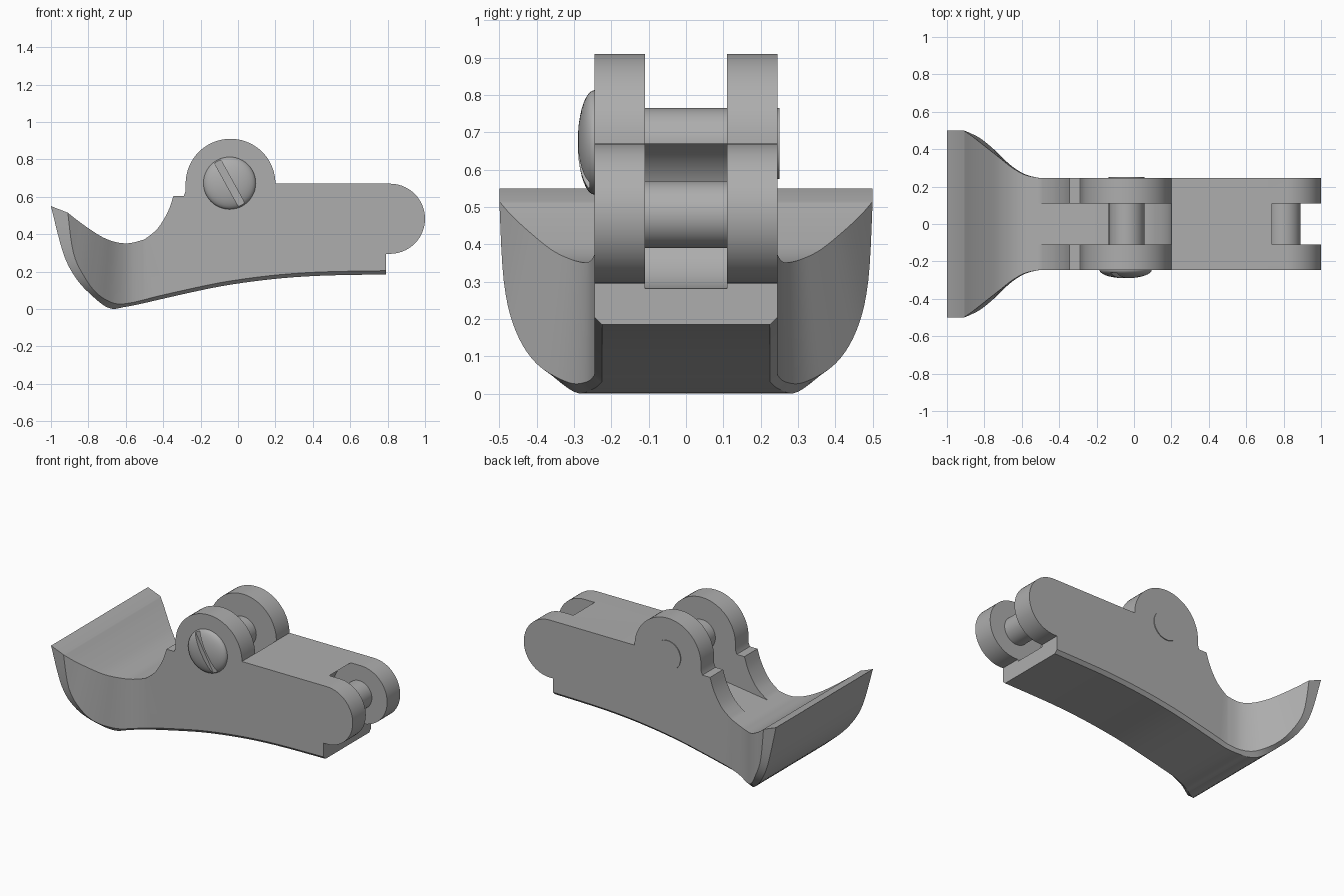
import bpy, bmesh, math
from mathutils import Vector

if "Cube" in bpy.data.objects:
    bpy.data.objects.remove(bpy.data.objects["Cube"])

grey = bpy.data.materials.new("plain grey")
grey.diffuse_color = (0.42, 0.42, 0.42, 1)
grey.use_nodes = True
grey.node_tree.nodes["Principled BSDF"].inputs["Base Color"].default_value = grey.diffuse_color


def finish(name, bm):
    bmesh.ops.remove_doubles(bm, verts=bm.verts, dist=1e-5)
    bmesh.ops.dissolve_degenerate(bm, edges=bm.edges, dist=1e-5)
    bmesh.ops.recalc_face_normals(bm, faces=bm.faces)
    me = bpy.data.meshes.new(name)
    bm.to_mesh(me)
    bm.free()
    me.materials.append(grey)
    ob = bpy.data.objects.new(name, me)
    bpy.context.collection.objects.link(ob)
    return ob


def activate(ob):
    bpy.ops.object.select_all(action='DESELECT')
    ob.select_set(True)
    bpy.context.view_layer.objects.active = ob


def smooth(ob):
    activate(ob)
    bpy.ops.object.shade_smooth_by_angle(angle=math.radians(30))


def cut(ob, cutter):
    cutter.hide_render = True
    mod = ob.modifiers.new("cut", 'BOOLEAN')
    mod.operation, mod.solver, mod.object = 'DIFFERENCE', 'EXACT', cutter
    activate(ob)
    bpy.ops.object.modifier_apply(modifier=mod.name)
    bpy.data.objects.remove(cutter)


def arc(cx, cz, r, a0, a1, n):
    angles = [math.radians(a0 + (a1 - a0) * i / n) for i in range(n + 1)]
    return [(cx + r * math.cos(a), cz + r * math.sin(a)) for a in angles]


def prism(name, pts, y0, y1):
    """Extrude an x-z outline along y."""
    bm = bmesh.new()
    a, b = [[bm.verts.new((x, y, z)) for x, z in pts] for y in (y0, y1)]
    bm.faces.new(a)
    bm.faces.new(b)
    for i in range(len(pts)):
        j = (i + 1) % len(pts)
        bm.faces.new((a[i], a[j], b[j], b[i]))
    return finish(name, bm)


def spline(pts, n):
    """Catmull-Rom through rows of any length."""
    pts = [Vector(p) for p in pts]
    out = []
    for i in range(len(pts) - 1):
        p0, p1, p2 = pts[max(i - 1, 0)], pts[i], pts[i + 1]
        p3 = pts[min(i + 2, len(pts) - 1)]
        for k in range(n):
            t = k / n
            out.append(p1 + (p2 - p0) * (t / 2)
                       + (2 * p0 - 5 * p1 + 4 * p2 - p3) * (t * t / 2)
                       + (3 * p1 - p0 - 3 * p2 + p3) * (t ** 3 / 2))
    return out + [pts[-1]]


# Flared thumb pad: top edge, side edge and outer edge, each (x, half width, z)
flare = spline([
    (-.91, .50, .515, -.91, .50, .515, -1.0, .50, .55),
    (-.86, .465, .475, -.88, .488, .30, -.935, .485, .30),
    (-.79, .41, .425, -.82, .457, .17, -.87, .45, .17),
    (-.72, .355, .382, -.75, .40, .08, -.79, .39, .08),
    (-.65, .30, .357, -.66, .315, .03, -.69, .30, .005),
    (-.58, .262, .352, -.58, .265, .032, -.60, .25, .012),
    (-.50, .245, .372, -.50, .245, .05, -.50, .225, .032)], 5)
tops = [tuple(r[0:3]) for r in flare]
sides = [tuple(r[3:6]) for r in flare]
outs = [tuple(r[6:9]) for r in flare]
n = len(flare)

# Body: underside curve, then the upper outline with both round lobes
under = spline([(-.5, .032), (-.3, .078), (-.1, .12), (.1, .15),
                (.3, .17), (.5, .18), (.79, .185)], 3)[1:]
sides += [(x, .245, z + .02) for x, z in under]
outs += [(x, .225, z) for x, z in under]
upper = [tuple(p) for p in spline([(-.5, .372), (-.43, .43), (-.375, .52), (-.345, .605)], 4)[1:]]
upper += [(-.29, .605), (-.28, .63)] + arc(-.04, .67, .24, 180, 0, 36)
upper += arc(.8125, .4825, .1875, 90, -90, 28) + [(.79, .295)]
tops += [(x, .245, z) for x, z in upper]

bm = bmesh.new()
T, S, O = {}, {}, {}
for s in (-1, 1):
    for d, rows in ((T, tops), (S, sides), (O, outs)):
        d[s] = [bm.verts.new((x, s * y, z)) for x, y, z in rows]
    for i in range(n - 1):
        bm.faces.new((T[s][i], T[s][i + 1], S[s][i + 1], S[s][i]))
    for i in range(len(sides) - 1):
        bm.faces.new((S[s][i], S[s][i + 1], O[s][i + 1], O[s][i]))
    bm.faces.new(T[s][n - 1:] + S[s][n - 1:][::-1])
for d in (T, O):
    for i in range(len(d[1]) - 1):
        bm.faces.new((d[-1][i], d[-1][i + 1], d[1][i + 1], d[1][i]))
for p, q, i in ((T, O, 0), (T, S, -1), (S, O, -1)):
    bm.faces.new((p[-1][i], q[-1][i], q[1][i], p[1][i]))
body = finish("lever_body", bm)

# Rounded slots between the fork ears
cut(body, prism("pivot_slot_cutter",
                [(.2, 1.1)] + arc(-.04, .67, .24, 0, -90, 20) + [(-.51, .366), (-.51, 1.1)],
                -.11, .11))
cut(body, prism("end_slot_cutter",
                arc(.8125, .4825, .2025, 110, 270, 28) + [(1.2, .28), (1.2, .9), (.743, .9)],
                -.11, .11))
smooth(body)

# Pins across both forks
smooth(prism("pivot_pin", arc(-.04, .67, .095, 0, 352.5, 47), -.2, .25))
smooth(prism("end_pin", arc(.8, .48, .09, 0, 352.5, 47), -.15, .15))

# Domed screw head with a diagonal driver slot
bm = bmesh.new()
rings = [(.14, -.235)] + [(.14 * math.cos(a), -.245 - .045 * math.sin(a))
                          for a in (math.radians(k * 10) for k in range(9))]
prev = None
for r, y in rings:
    ring = [bm.verts.new((x, y, z)) for x, z in arc(-.045, .673, r, 0, 352.5, 47)]
    if prev:
        for i in range(48):
            j = (i + 1) % 48
            bm.faces.new((prev[i], prev[j], ring[j], ring[i]))
    else:
        bm.faces.new(ring)
    prev = ring
bm.faces.new(prev)
head = finish("screw_head", bm)
u = Vector((math.cos(math.radians(-61)), math.sin(math.radians(-61))))
v = Vector((-u.y, u.x))
c = Vector((-.045, .673))
cut(head, prism("driver_slot_cutter",
                [tuple(c + u * a + v * b) for a, b in ((-.2, -.019), (.2, -.019), (.2, .019), (-.2, .019))],
                -.4, -.258))
smooth(head)
